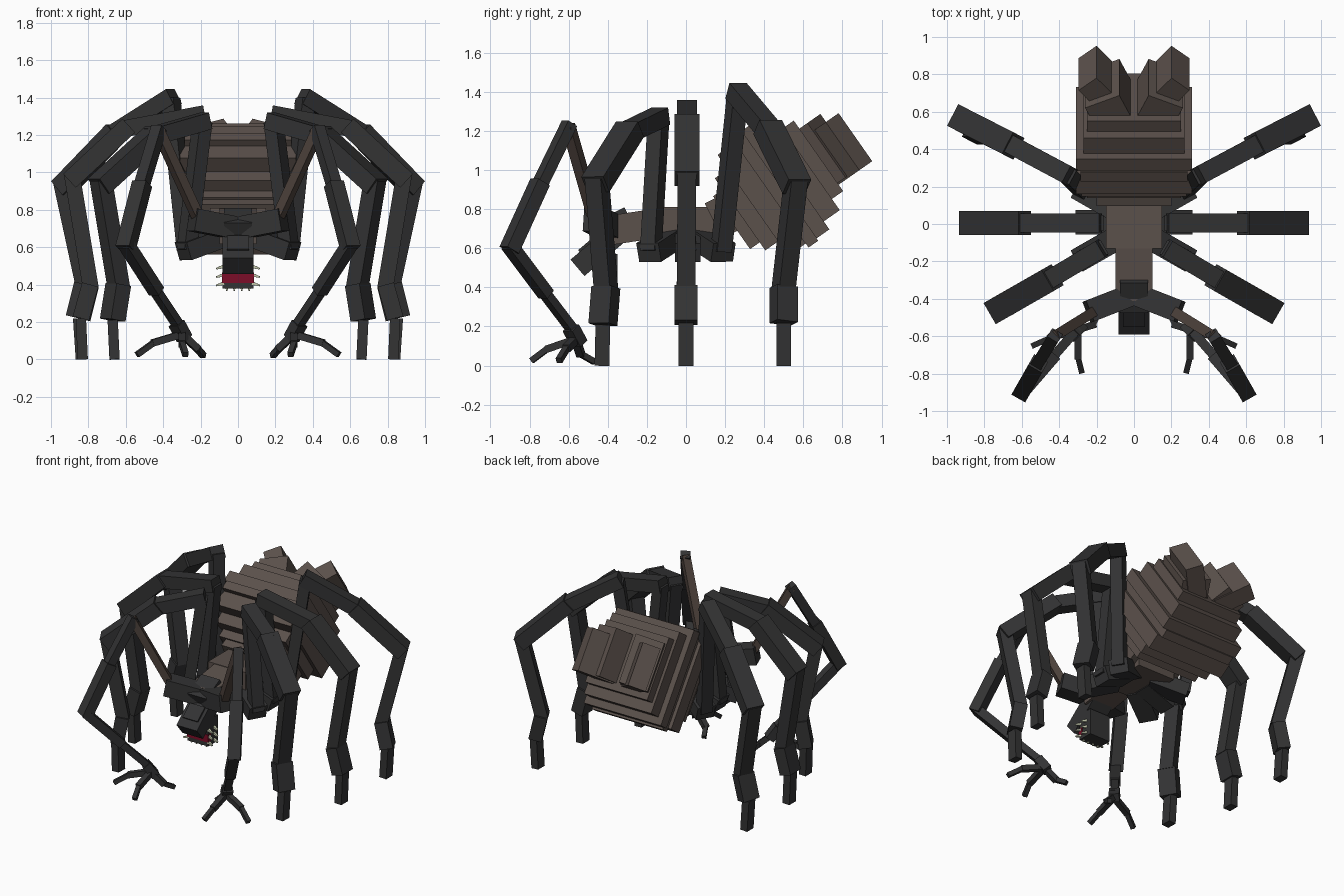
import bpy, math
from mathutils import Vector

if "Cube" in bpy.data.objects:
    bpy.data.objects.remove(bpy.data.objects["Cube"])


def material(name, rgb):
    m = bpy.data.materials.new(name)
    m.diffuse_color = (*rgb, 1)
    m.use_nodes = True
    m.node_tree.nodes["Principled BSDF"].inputs["Base Color"].default_value = m.diffuse_color
    return m


CHARCOAL = material("charcoal", (0.033, 0.033, 0.034))
BROWN = material("grey_brown", (0.105, 0.082, 0.071))
ARM_BROWN = material("dark_brown", (0.075, 0.055, 0.045))
RED = material("mouth_red", (0.20, 0.004, 0.021))
CREAM = material("tooth_cream", (0.55, 0.58, 0.42))


def box(name, centre, axes, size, mat, taper=1.0):
    """Box with given local axes and full sizes; taper scales the +third-axis end."""
    verts = []
    for k in (-1, 1):
        f = taper if k > 0 else 1.0
        for i, j in ((-1, -1), (1, -1), (1, 1), (-1, 1)):
            verts.append(Vector(centre) + axes[0] * (i * f * size[0] / 2)
                         + axes[1] * (j * f * size[1] / 2) + axes[2] * (k * size[2] / 2))
    faces = [(3, 2, 1, 0), (4, 5, 6, 7)] + [(i, (i + 1) % 4, (i + 1) % 4 + 4, i + 4) for i in range(4)]
    if axes[0].cross(axes[1]).dot(axes[2]) < 0:
        faces = [f[::-1] for f in faces]
    me = bpy.data.meshes.new(name)
    me.from_pydata(verts, [], faces)
    me.materials.append(mat)
    ob = bpy.data.objects.new(name, me)
    bpy.context.collection.objects.link(ob)
    return ob


def beam(name, p0, p1, w, h, mat, side=None, extra=0.0, taper=1.0):
    """Box running from p0 to p1; w is measured along the side direction."""
    p0, p1 = Vector(p0), Vector(p1)
    d = (p1 - p0).normalized()
    s = Vector(side) if side else d.cross(Vector((0, 0, 1)))
    s = (s - d * s.dot(d)).normalized()
    return box(name, (p0 + p1) / 2, (s, s.cross(d), d), (w, h, (p1 - p0).length + 2 * extra), mat, taper)


X, Y, Z = Vector((1, 0, 0)), Vector((0, 1, 0)), Vector((0, 0, 1))

# Abdomen: stacked slabs along a tilted axis
TILT = math.radians(35)
A = Vector((0, math.cos(TILT), math.sin(TILT)))
B = Vector((0, math.sin(TILT), -math.cos(TILT)))
slabs = [(0.61, 0.67, -0.63, -0.30, 0.25), (0.67, 0.75, -0.70, -0.25, 0.28),
         (0.75, 0.86, -0.79, -0.16, 0.31), (0.86, 0.92, -0.83, -0.135, 0.285),
         (0.92, 1.00, -0.82, -0.15, 0.31), (1.00, 1.10, -0.77, -0.20, 0.27),
         (1.10, 1.17, -0.71, -0.27, 0.25)]
for n, (a0, a1, b0, b1, hx) in enumerate(slabs):
    box(f"abdomen_slab_{n}", A * (a0 + a1) / 2 + B * (b0 + b1) / 2, (X, B, A),
        (2 * hx, b1 - b0, a1 - a0), BROWN)

# Rear lobes: wide base and narrow tip on each side, splayed outward
for s in (-1, 1):
    for name, x, a, b, yaw, size in (
            ("lobe_base", 0.125, 1.16, -0.49, 24, (0.20, 0.34, 0.22)),
            ("lobe_tip", 0.165, 1.24, -0.46, 40, (0.125, 0.30, 0.26))):
        t = math.radians(yaw) * s
        d = X * math.sin(t) + A * math.cos(t)
        w = X * math.cos(t) - A * math.sin(t)
        box(name, X * (s * x) + A * a + B * b, (w, B, d), size, BROWN)

# Thorax, waist flare and neck
box("thorax", (0, 0.05, 0.715), (X, Y, Z), (0.30, 0.36, 0.19), BROWN)
beam("waist", (0, 0.14, 0.74), (0, 0.34, 0.84), 0.40, 0.20, BROWN, X)
beam("neck", (0, -0.10, 0.735), (0, -0.40, 0.69), 0.20, 0.15, BROWN, X)

# Head, brow, jaw and mouth
beam("head", (0, -0.33, 0.69), (0, -0.555, 0.50), 0.165, 0.11, CHARCOAL, X)
beam("brow", (0, -0.29, 0.76), (0, -0.45, 0.68), 0.15, 0.11, CHARCOAL, X)
beam("head_plate", (0, -0.46, 0.655), (0, -0.545, 0.583), 0.12, 0.02, CHARCOAL, X)
box("jaw", (0, -0.405, 0.475), (X, Y, Z), (0.165, 0.11, 0.19), CHARCOAL)
box("mouth", (0, -0.448, 0.437), (X, Y, Z), (0.171, 0.034, 0.055), RED)
for s in (-1, 1):
    for z in (0.40, 0.445, 0.49):
        for y in (-0.45, -0.39):
            beam("side_tooth", (s * 0.075, y, z + 0.008), (s * 0.116, y - 0.01, z - 0.005),
                 0.02, 0.018, CREAM, Y, taper=0.5)
    for x in (0.02, 0.06):
        beam("lower_tooth", (s * x, -0.44, 0.39), (s * x, -0.45, 0.368), 0.016, 0.016, CREAM, X, taper=0.4)

# Walking legs: joints from hip to foot for the right side
legs = {
    "front": [(0.10, -0.08, 0.65), (0.275, -0.18, 0.585), (0.19, -0.14, 1.27), (0.45, -0.295, 1.195),
              (0.73, -0.455, 0.94), (0.64, -0.41, 0.40), (0.67, -0.425, 0.21), (0.66, -0.43, 0.0)],
    "middle": [(0.10, 0.01, 0.65), (0.275, 0.01, 0.585), (0.20, 0.005, 1.31), (0.60, 0.005, 1.235),
               (0.885, 0.005, 0.97), (0.79, 0.0, 0.40), (0.84, 0.0, 0.22), (0.83, 0.0, 0.0)],
    "back": [(0.10, 0.08, 0.65), (0.275, 0.18, 0.585), (0.36, 0.265, 1.395), (0.66, 0.425, 1.205),
             (0.925, 0.56, 0.93), (0.81, 0.50, 0.40), (0.855, 0.50, 0.22), (0.84, 0.50, 0.0)],
}
parts = [("hip", 0.13, 0.10), ("riser", 0.085, 0.075), ("thigh", 0.10, 0.09), ("knee_guard", 0.13, 0.10),
         ("shin", 0.095, 0.085), ("ankle", 0.12, 0.09), ("foot", 0.075, 0.055)]
for leg, pts in legs.items():
    for s in (-1, 1):
        p = [Vector((s * x, y, z)) for x, y, z in pts]
        out = p[4] - p[2]
        side = Vector((-out.y, out.x, 0)).normalized()
        for i, (part, w, h) in enumerate(parts):
            extra = 0.0 if part in ("foot", "ankle", "riser") else 0.022
            sd = Y if part == "foot" else side
            beam(f"{leg}_{part}", p[i], p[i + 1], w, h, CHARCOAL, sd, extra)

# Grasping arms and their fingers
arm = [("shoulder", (0.03, -0.385, 0.705), (0.235, -0.465, 0.745), 0.12, 0.12, CHARCOAL),
       ("upper_arm", (0.20, -0.46, 0.73), (0.425, -0.60, 1.22), 0.055, 0.05, ARM_BROWN),
       ("forearm", (0.425, -0.60, 1.23), (0.53, -0.77, 0.88), 0.065, 0.06, CHARCOAL),
       ("forearm_guard", (0.515, -0.75, 0.93), (0.60, -0.90, 0.60), 0.085, 0.075, CHARCOAL),
       ("lower_arm", (0.595, -0.90, 0.61), (0.44, -0.72, 0.37), 0.07, 0.06, CHARCOAL),
       ("wrist", (0.45, -0.73, 0.38), (0.31, -0.57, 0.17), 0.05, 0.045, CHARCOAL),
       ("palm", (0.325, -0.585, 0.185), (0.29, -0.55, 0.12), 0.07, 0.06, CHARCOAL)]
fingers = [((0.45, -0.61, 0.09), (0.54, -0.65, 0.025)), ((0.30, -0.71, 0.085), (0.28, -0.79, 0.025)),
           ((0.22, -0.54, 0.06), (0.185, -0.47, 0.02))]
for s in (-1, 1):
    def side_point(p):
        return Vector((s * p[0], p[1], p[2]))
    for name, p0, p1, w, h, mat in arm:
        beam(name, side_point(p0), side_point(p1), w, h, mat, extra=0.01)
    for mid, tip in fingers:
        beam("finger", side_point((0.30, -0.565, 0.135)), side_point(mid), 0.038, 0.038, CHARCOAL, extra=0.008)
        beam("fingertip", side_point(mid), side_point(tip), 0.03, 0.03, CHARCOAL)
